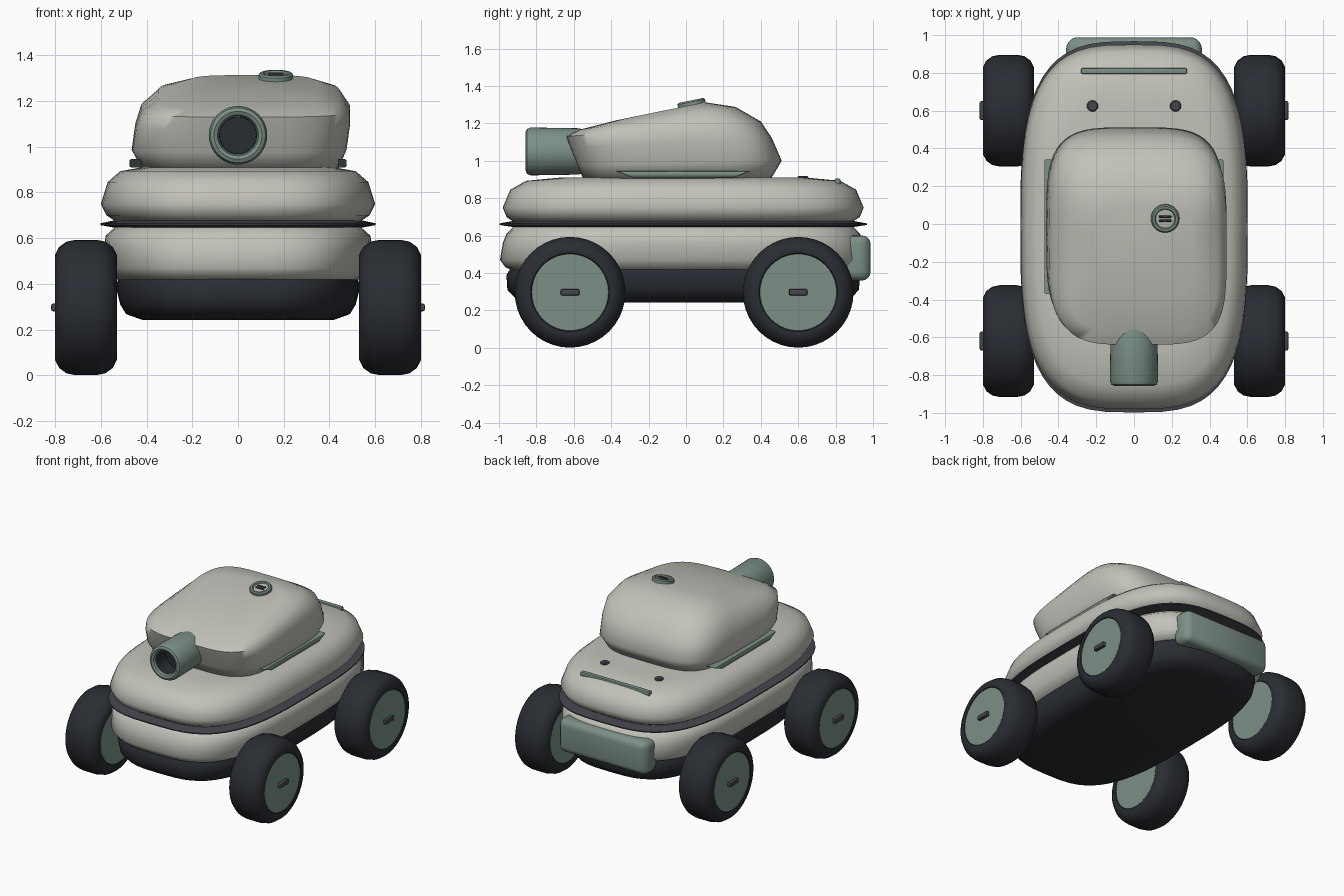
import bpy, bmesh, math
from mathutils import Vector

if "Cube" in bpy.data.objects:
    bpy.data.objects.remove(bpy.data.objects["Cube"])


def material(name, rgb):
    m = bpy.data.materials.new(name)
    m.diffuse_color = (*rgb, 1)
    m.use_nodes = True
    m.node_tree.nodes["Principled BSDF"].inputs["Base Color"].default_value = m.diffuse_color
    return m


SHELL = material("warm_grey", (0.54, 0.54, 0.49))
GREEN = material("grey_green", (0.20, 0.28, 0.24))
DARK = material("near_black", (0.022, 0.026, 0.032))
SEAM = material("seam_grey", (0.06, 0.06, 0.075))


def finish(name, bm, mat, angle=40):
    bmesh.ops.recalc_face_normals(bm, faces=bm.faces)
    me = bpy.data.meshes.new(name)
    bm.to_mesh(me)
    bm.free()
    ob = bpy.data.objects.new(name, me)
    bpy.context.collection.objects.link(ob)
    me.materials.append(mat)
    bpy.ops.object.select_all(action='DESELECT')
    ob.select_set(True)
    bpy.context.view_layer.objects.active = ob
    bpy.ops.object.shade_smooth_by_angle(angle=math.radians(angle))
    return ob


def loft(name, rings, mat, angle=40, cap_start=True):
    bm = bmesh.new()
    loops = [[bm.verts.new(p) for p in r] for r in rings]
    n = len(loops[0])
    for a, b in zip(loops, loops[1:]):
        for i in range(n):
            j = (i + 1) % n
            bm.faces.new((a[i], a[j], b[j], b[i]))
    if cap_start:
        bm.faces.new(loops[0])
    bm.faces.new(loops[-1])
    return finish(name, bm, mat, angle)


def oval(x0, x1, y0, y1, zf, zb, power, n=56):
    """Rounded-rectangle ring whose height runs from zf (front) to zb (back)."""
    pts = []
    for i in range(n):
        t = math.tau * i / n
        c, s = math.cos(t), math.sin(t)
        u = math.copysign(abs(c) ** (2 / power), c)
        v = math.copysign(abs(s) ** (2 / power), s)
        pts.append(((x0 + x1) / 2 + u * (x1 - x0) / 2,
                    (y0 + y1) / 2 + v * (y1 - y0) / 2,
                    zf + (zb - zf) * (v + 1) / 2))
    return pts


def turned(name, profile, axis, centre, mat, n=40, cap_start=True):
    """Revolve (radius, distance) pairs around the given axis."""
    q = Vector((0, 0, 1)).rotation_difference(Vector(axis))
    rings = [[q @ Vector((r * math.cos(math.tau * i / n), r * math.sin(math.tau * i / n), d)) + Vector(centre)
              for i in range(n)] for r, d in profile]
    return loft(name, rings, mat, cap_start=cap_start)


def box(name, centre, size, mat, bevel, segs=3, shape=None):
    bm = bmesh.new()
    bmesh.ops.create_cube(bm, size=1)
    bmesh.ops.scale(bm, vec=size, verts=bm.verts)
    bmesh.ops.bevel(bm, geom=bm.edges[:], offset=bevel, segments=segs, profile=0.5, affect='EDGES')
    if shape:
        for v in bm.verts:
            v.co = shape(v.co)
    bmesh.ops.translate(bm, vec=centre, verts=bm.verts)
    return finish(name, bm, mat)


def hull(name, profile, mat, angle=50):
    """Profile rows: half width, half length, height."""
    loft(name, [oval(-w, w, -0.015 - l, -0.015 + l, z, z, 3.2) for w, l, z in profile], mat, angle)


# Hull layers, bottom to top
hull("underbody", [(0.42, 0.84, 0.243), (0.49, 0.90, 0.268), (0.515, 0.94, 0.31),
                   (0.535, 0.945, 0.39), (0.52, 0.92, 0.43)], DARK)
hull("lower_hull", [(0.51, 0.90, 0.41), (0.545, 0.95, 0.43), (0.575, 0.98, 0.47),
                    (0.583, 0.965, 0.56), (0.58, 0.945, 0.61), (0.53, 0.90, 0.655)], SHELL)
hull("seam_band", [(0.54, 0.91, 0.646), (0.602, 0.983, 0.657), (0.602, 0.983, 0.665), (0.54, 0.91, 0.678)], SEAM)
hull("upper_hull", [(0.53, 0.90, 0.67), (0.575, 0.945, 0.70), (0.60, 0.965, 0.75),
                    (0.57, 0.925, 0.845), (0.515, 0.84, 0.893), (0.42, 0.66, 0.91)], SHELL, 60)

# Turret: leaning rings that slope down to the front
loft("turret", [oval(*r, 4) for r in (
    (-0.42, 0.44, -0.55, 0.455, 0.905, 0.905),
    (-0.465, 0.475, -0.58, 0.512, 0.975, 1.0),
    (-0.45, 0.49, -0.62, 0.46, 1.07, 1.12),
    (-0.425, 0.49, -0.64, 0.40, 1.13, 1.21),
    (-0.35, 0.445, -0.575, 0.265, 1.165, 1.288),
    (-0.22, 0.34, -0.37, 0.10, 1.217, 1.313))], SHELL, 70)

# Barrel with dark bore
turned("barrel", [(0.11, 0.50), (0.124, 0.58), (0.128, 0.83), (0.12, 0.85), (0.105, 0.857), (0.09, 0.85),
                  (0.084, 0.835), (0.084, 0.70)], (0, -1, 0), (0, 0, 1.05), GREEN)
turned("barrel_bore", [(0.083, 0.838), (0.08, 0.72)], (0, -1, 0), (0, 0, 1.05), DARK, cap_start=False)

# Roof hatch, tilted with the roof
hatch = [turned("hatch_ring", [(0.075, -0.02), (0.075, 0.01), (0.068, 0.018), (0.055, 0.018), (0.05, 0.01), (0.05, 0)],
                (0, 0, 1), (0, 0, 0), GREEN),
         turned("hatch_disc", [(0.051, -0.01), (0.051, 0.01)], (0, 0, 1), (0, 0, 0), SHELL)]
for k in (-1, 1):
    hatch.append(box("hatch_bar", (0, k * 0.011, 0.012), (0.066, 0.013, 0.012), SEAM, 0.003, 1))
for ob in hatch:
    ob.location = (0.165, 0.03, 1.305)
    ob.rotation_euler.x = 0.2

for side in (-1, 1):
    # Strip along the turret base, tapering to the ends and downwards
    box("turret_side_strip", (side * 0.43, -0.015, 0.928), (0.09, 0.73, 0.036), GREEN, 0.008, 2,
        lambda c: Vector((c.x, c.y * (0.87 + 7 * c.z), c.z)))
    # Rear deck knobs
    turned("deck_knob", [(0.03, 0), (0.03, 0.028), (0.024, 0.034)], (0, 0, 1), (side * 0.22, 0.625, 0.885), SEAM, 20)
    # Wheels
    for y in (-0.62, 0.60):
        c, ax = (0, y, 0.297), (side, 0, 0)
        turned("tyre", [(0.20, 0.545), (0.21, 0.533), (0.23, 0.53), (0.265, 0.548), (0.288, 0.58), (0.296, 0.62),
                        (0.296, 0.71), (0.288, 0.75), (0.265, 0.782), (0.23, 0.80), (0.21, 0.797), (0.20, 0.785)],
               ax, c, DARK)
        turned("wheel_hub", [(0.205, 0.536), (0.205, 0.794)], ax, c, GREEN)
        box("hub_bar", (side * 0.80, y, 0.297), (0.034, 0.10, 0.034), SEAM, 0.008, 2)

# Rear deck strip and rear bumper
box("deck_strip", (0, 0.81, 0.888), (0.56, 0.032, 0.034), GREEN, 0.007, 2)
box("rear_bumper", (0, 0.93, 0.48), (0.72, 0.14, 0.24), GREEN, 0.045, 4,
    lambda c: Vector((c.x, c.y - 0.03 * abs(c.x / 0.36) ** 6, c.z)))
